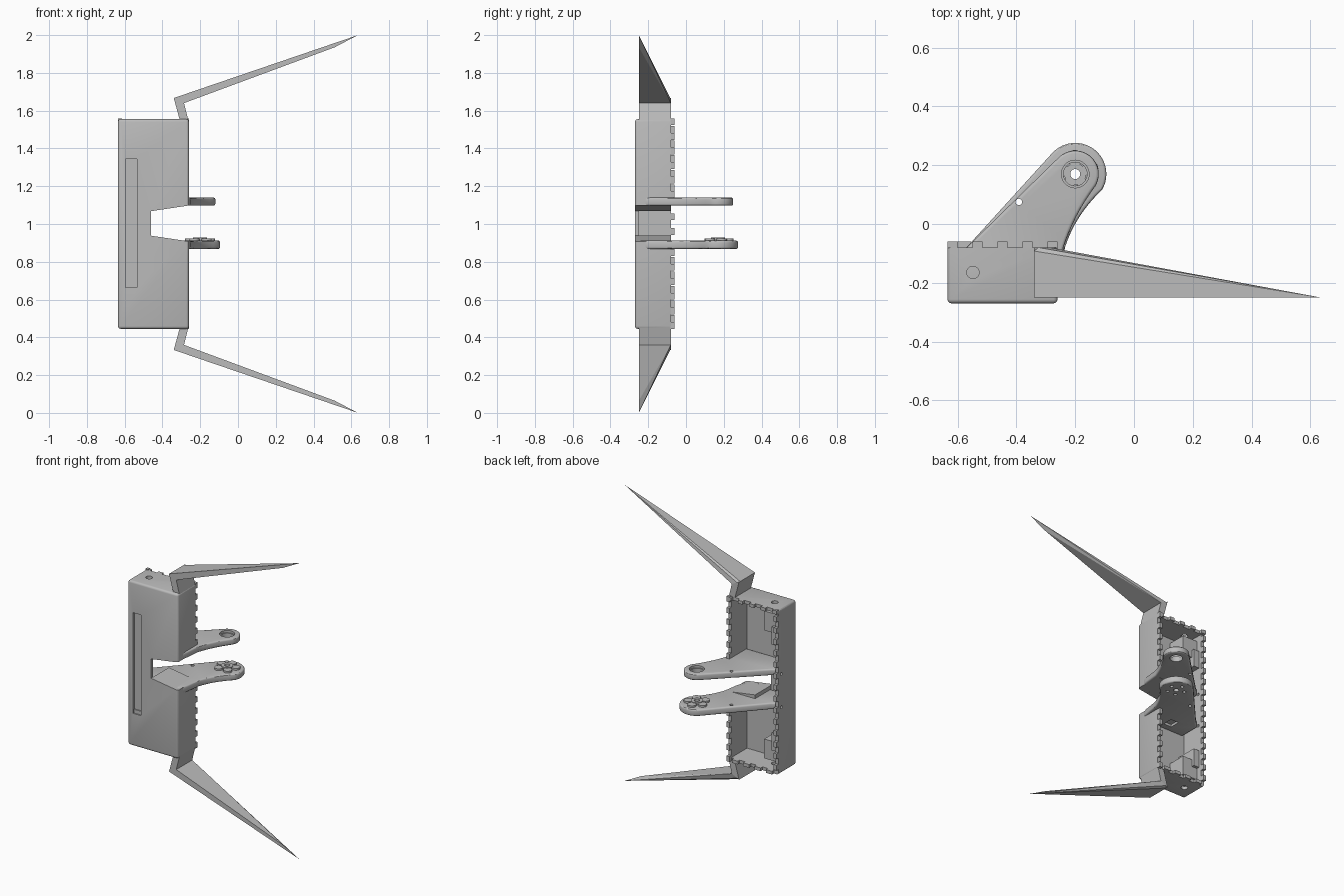
import bpy, bmesh, math
from mathutils import Vector

old = bpy.data.objects.get("Cube")
if old:
    bpy.data.objects.remove(old, do_unlink=True)

grey = bpy.data.materials.new("plain grey")
grey.use_nodes = True
colour = (0.5, 0.5, 0.5, 1)
grey.diffuse_color = colour
grey.node_tree.nodes["Principled BSDF"].inputs["Base Color"].default_value = colour


def finish(name, bm):
    bmesh.ops.recalc_face_normals(bm, faces=bm.faces[:])
    mesh = bpy.data.meshes.new(name)
    bm.to_mesh(mesh)
    bm.free()
    mesh.materials.append(grey)
    obj = bpy.data.objects.new(name, mesh)
    bpy.context.collection.objects.link(obj)
    return obj


def prism(name, outline, lo, hi, axis="z"):
    """Extrude an outline: (x, y) along z, or (x, z) along y, or (y, z) along x."""
    place = {"z": lambda a, b, c: (a, b, c), "y": lambda a, b, c: (a, c, b),
             "x": lambda a, b, c: (c, a, b)}[axis]
    bm = bmesh.new()
    face = bm.faces.new([bm.verts.new(place(a, b, lo)) for a, b in outline])
    grown = bmesh.ops.extrude_face_region(bm, geom=[face])
    step = Vector(place(0, 0, hi - lo))
    bmesh.ops.translate(bm, vec=step, verts=[v for v in grown["geom"] if isinstance(v, bmesh.types.BMVert)])
    return finish(name, bm)


def rect(x0, x1, y0, y1):
    return [(x0, y0), (x1, y0), (x1, y1), (x0, y1)]


def arc(cx, cy, r, start=0, end=360, n=32):
    full = abs(end - start) == 360
    angles = [math.radians(start + (end - start) * i / (n if full else n - 1)) for i in range(n)]
    return [(cx + r * math.cos(a), cy + r * math.sin(a)) for a in angles]


def hull(name, points):
    bm = bmesh.new()
    for p in points:
        bm.verts.new(p)
    bmesh.ops.convex_hull(bm, input=bm.verts[:])
    bmesh.ops.dissolve_limit(bm, angle_limit=0.01, verts=bm.verts[:], edges=bm.edges[:])
    return finish(name, bm)


def apply(obj, mod):
    bpy.context.view_layer.objects.active = obj
    bpy.ops.object.modifier_apply(modifier=mod.name)


def cut(obj, cutter):
    mod = obj.modifiers.new("cut", "BOOLEAN")
    mod.operation, mod.solver, mod.object = "DIFFERENCE", "EXACT", cutter
    apply(obj, mod)
    bpy.data.objects.remove(cutter, do_unlink=True)


def bevel(obj, width, segments=3):
    mod = obj.modifiers.new("bevel", "BEVEL")
    mod.width, mod.segments, mod.limit_method = width, segments, "ANGLE"
    apply(obj, mod)


def smooth(obj):
    bpy.ops.object.select_all(action="DESELECT")
    obj.select_set(True)
    bpy.context.view_layer.objects.active = obj
    bpy.ops.object.shade_smooth_by_angle(angle=math.radians(30))


# Housing: a rounded shell, open at the back
X0, X1, Y0, Y1, Z0, Z1, WALL = -0.635, -0.26, -0.27, -0.08, 0.445, 1.555, 0.022
housing = prism("housing", rect(X0, X1, Y0, Y1 + 0.1), Z0, Z1)
bevel(housing, 0.014)
cut(housing, prism("trim", rect(X0 - 1, X1 + 1, Y1, Y1 + 1), 0, 2))
cut(housing, prism("cavity", rect(X0 + WALL, X1 - WALL, Y0 + WALL, 0.1), Z0 + WALL, Z1 - WALL))
cut(housing, prism("notch", [(-0.46, 0.938), (-0.2, 0.899), (-0.2, 1.107), (-0.46, 1.068)], -0.4, 0.1, "y"))
cut(housing, prism("slot", rect(-0.595, -0.535, 0.665, 1.345), -0.4, Y0 + 0.015, "y"))
cut(housing, prism("end_holes", arc(-0.548, -0.165, 0.021), 0.2, 1.8))
for z in (0.89, 1.115):
    cut(housing, prism("pin_hole", arc(-0.11, z, 0.01, n=16), -0.7, X0 + 0.1, "x"))
smooth(housing)
prism("slot_ledge", rect(-0.595, -0.535, 0.665, 0.69), Y0 + 0.008, Y0 + 0.016, "y")

# Teeth round the open rim
TOP = Y1 + 0.02
pitch = 0.077


def tooth(name, x0, x1, z0, z1):
    prism(name, rect(x0, x1, z0, z1), Y1 - 0.002, TOP, "y")


for i in range(15):
    z = Z0 + i * pitch
    if not 0.86 < z < 1.1:
        tooth("left_rim_tooth", X1 - WALL, X1, z, z + 0.036)
    z += 0.036
    tooth("right_rim_tooth", X0, X0 + WALL, z, min(z + 0.036, Z1))
for i in range(5):
    x = X0 + i * 0.085
    tooth("top_rim_tooth", x, x + 0.035, Z1 - WALL, Z1)
    if i < 4:
        tooth("bottom_rim_tooth", x + 0.035, x + 0.08, Z0, Z0 + WALL)

# Sloping liners and pivot blocks, mirrored about mid height
for side, label in ((1, "upper"), (-1, "lower")):
    def flip(z):
        return 1.003 + side * (z - 1.003)
    prism(label + "_notch_liner", [(x, flip(z)) for x, z in
          ((-0.46, 1.068), (-0.262, 1.098), (-0.262, 1.12), (-0.46, 1.12))], Y0 + WALL, Y1, "y")
    lo, hi = sorted((flip(1.37), flip(1.5)))
    block = prism(label + "_pivot_block", rect(X0 + WALL, -0.5, -0.25, -0.12), lo, hi)
    cut(block, prism("bore", arc(-0.548, -0.165, 0.021), 0.2, 1.8))
    lo, hi = sorted((flip(1.3), flip(1.42)))
    prism(label + "_stop_block", rect(X0 + WALL, -0.57, -0.25, -0.1), lo, hi)


# Arms: plates that run from inside the housing out to a rounded eye
EYE = (-0.2, 0.17)


def arm(name, r, z0, z1, root):
    outline = [(-0.6, Y0 + WALL), (-0.27, Y0 + WALL), (-0.25, -0.18), (root, -0.08)]
    # Concave edge up to the eye
    a, b, c = Vector((root, -0.08)), Vector((root + 0.035, 0.03)), None
    c = Vector(arc(*EYE, r, -30, 0)[0])
    outline += [tuple(a.lerp(b, t / 8).lerp(b.lerp(c, t / 8), t / 8)) for t in range(1, 8)]
    outline += arc(*EYE, r, -30, 137, 24)
    outline += [(-0.575, -0.085), (-0.6, -0.1)]
    plate = prism(name, outline, z0, z1)
    bevel(plate, 0.01)
    cut(plate, prism("small_hole", arc(-0.392, 0.075, 0.011, n=16), z0 - 1, z1 + 1))
    return plate


upper = arm("upper_arm", 0.08, 1.097, 1.14, -0.24)
cut(upper, prism("eye_hole", arc(*EYE, 0.04), 0.9, 1.3))
cut(upper, prism("eye_step", arc(*EYE, 0.047), 1.125, 1.3))
smooth(upper)

lower = arm("lower_arm", 0.106, 0.868, 0.912, -0.235)
cut(lower, prism("eye_hole", arc(*EYE, 0.017), 0.7, 1))
cut(lower, prism("root_slot", rect(-0.47, -0.41, -0.2, -0.13), 0.7, 0.885))
for i in range(5):
    a = math.radians(72 * i + 20)
    spot = (EYE[0] + 0.055 * math.cos(a), EYE[1] + 0.055 * math.sin(a))
    cut(lower, prism("screw_hole", arc(*spot, 0.011, n=16), 0.7, 0.885))
    # Raised pads round the eye
    pad = prism("eye_pad", arc(*spot, 0.027, n=20), 0.905, 0.924)
    smooth(pad)
smooth(lower)
ring = prism("eye_ring", arc(*EYE, 0.037), 0.905, 0.928)
cut(ring, prism("ring_bore", arc(*EYE, 0.017), 0.7, 1))
smooth(ring)

# Cranked spikes at both ends
BACK, FRONT = -0.08, -0.25
for side, label in ((1, "upper"), (-1, "lower")):
    def at(x, y, z):
        return (x, y, 1 + side * (z - 1))
    stub = [(-0.34, 1.667), (-0.286, 1.64), (-0.262, 1.545), (-0.307, 1.545)]
    hull(label + "_spike_stub", [at(x, y, z) for x, z in stub for y in (FRONT, BACK)])
    spike = [at(-0.34, y, 1.667) for y in (FRONT, BACK - 0.012)]
    spike += [at(-0.286, y, 1.64) for y in (FRONT, BACK)]
    spike += [at(-0.325, BACK, 1.66), at(0.513, FRONT, 1.936), at(0.635, FRONT, 2.0)]
    hull(label + "_spike", spike)
